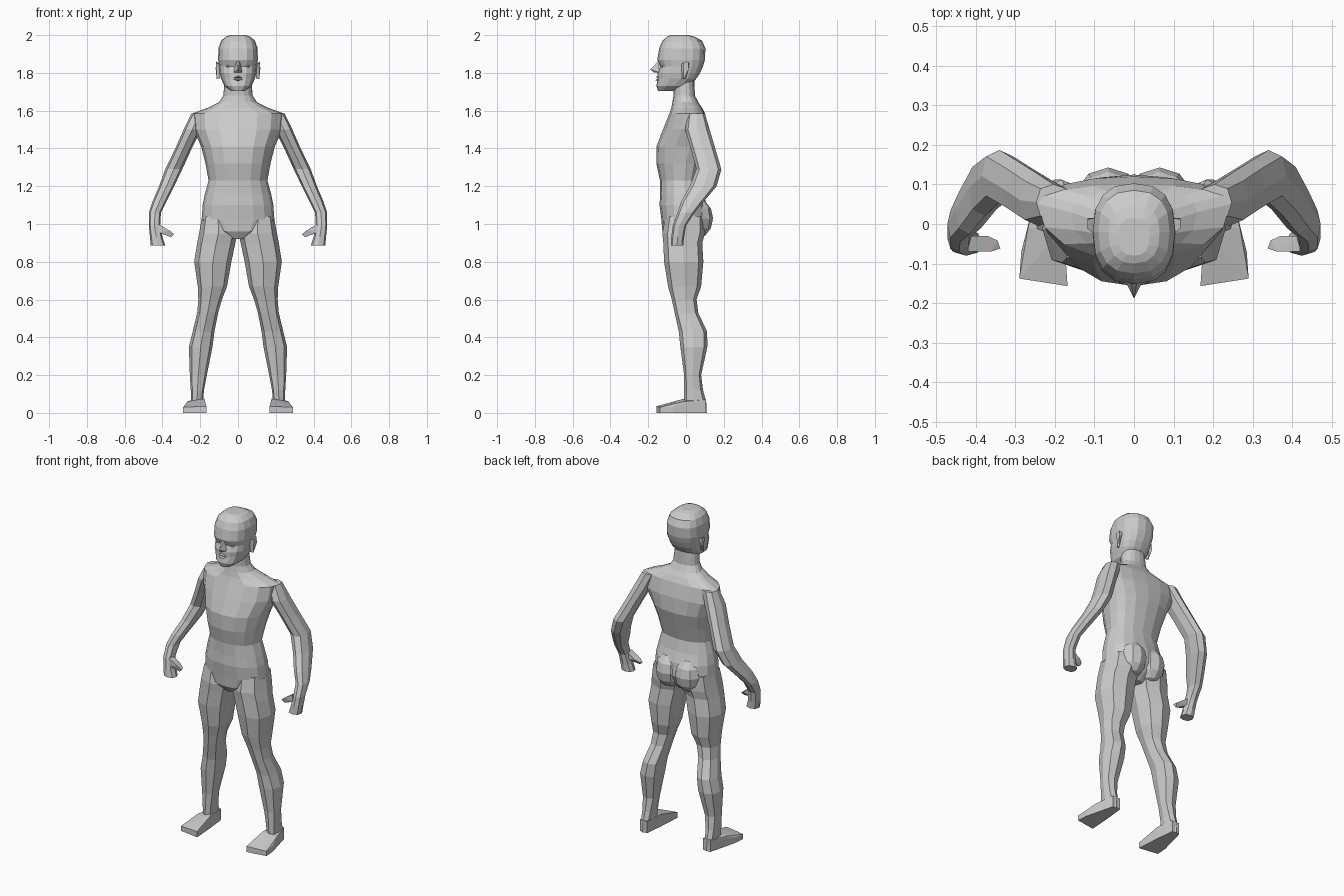
import bpy, bmesh
from math import sin, cos, pi, copysign


def finish(name, bm, mirror=False):
    bmesh.ops.recalc_face_normals(bm, faces=bm.faces)
    me = bpy.data.meshes.new(name)
    bm.to_mesh(me)
    bm.free()
    ob = bpy.data.objects.new(name, me)
    bpy.context.collection.objects.link(ob)
    if mirror:
        ob.modifiers.new("mirror", 'MIRROR')
    return ob


def loft(name, rings, n=8, power=0.85, mirror=False):
    """rings: (z, x min, x max, y front, y back, y of the side points)"""
    bm = bmesh.new()
    loops = []
    for z, x0, x1, yf, yb, ys in rings:
        loop = []
        for i in range(n):
            c, s = cos(2 * pi * i / n), sin(2 * pi * i / n)
            c = copysign(abs(c) ** power, c)
            s = copysign(abs(s) ** power, s)
            y = ys + s * ((yb - ys) if s > 0 else (ys - yf))
            loop.append(bm.verts.new(((x0 + x1) / 2 + c * (x1 - x0) / 2, y, z)))
        loops.append(loop)
    for a, b in zip(loops, loops[1:]):
        for i in range(n):
            j = (i + 1) % n
            bm.faces.new((a[i], a[j], b[j], b[i]))
    bm.faces.new(loops[0])
    bm.faces.new(loops[-1])
    return finish(name, bm, mirror)


def limb(name, rows, mirror=True):
    return loft(name, [r + ((r[3] + r[4]) / 2,) for r in rows], 8, 0.8, mirror)


def hull(name, pts, mirror=False):
    bm = bmesh.new()
    for p in pts:
        bm.verts.new(p)
    bmesh.ops.convex_hull(bm, input=bm.verts)
    return finish(name, bm, mirror)


def ball(name, loc, size, u=10, v=6):
    bm = bmesh.new()
    bmesh.ops.create_uvsphere(bm, u_segments=u, v_segments=v, radius=1)
    bmesh.ops.scale(bm, vec=size, verts=bm.verts)
    bmesh.ops.translate(bm, vec=loc, verts=bm.verts)
    return finish(name, bm, True)


def centred(rows):
    return [(z, -w, w, yf, yb, ys) for z, w, yf, yb, ys in rows]


# Torso and neck: z, half width, front, back, side
loft("torso", centred([
    (0.92, 0.04, -0.10, 0.05, -0.02),
    (0.96, 0.15, -0.125, 0.09, -0.02),
    (1.02, 0.193, -0.13, 0.12, -0.01),
    (1.10, 0.187, -0.14, 0.112, -0.01),
    (1.16, 0.175, -0.137, 0.09, -0.01),
    (1.23, 0.156, -0.138, 0.075, -0.01),
    (1.32, 0.172, -0.157, 0.10, 0.0),
    (1.41, 0.195, -0.157, 0.125, 0.02),
    (1.50, 0.235, -0.122, 0.12, 0.05),
    (1.585, 0.243, -0.088, 0.10, 0.05),
    (1.615, 0.16, -0.078, 0.085, 0.03),
    (1.645, 0.10, -0.072, 0.065, 0.01),
    (1.68, 0.078, -0.066, 0.047, 0.0),
    (1.76, 0.07, -0.07, 0.045, -0.01)]), 16, 0.9)

# Head
loft("head", centred([
    (1.703, 0.035, -0.147, -0.06, -0.11),
    (1.73, 0.072, -0.157, 0.02, -0.06),
    (1.77, 0.09, -0.150, 0.055, -0.03),
    (1.80, 0.097, -0.150, 0.075, -0.03),
    (1.835, 0.10, -0.138, 0.09, -0.02),
    (1.868, 0.105, -0.152, 0.10, -0.02),
    (1.93, 0.104, -0.142, 0.103, -0.02),
    (1.97, 0.09, -0.125, 0.085, -0.02),
    (1.992, 0.065, -0.10, 0.045, -0.02),
    (2.0, 0.04, -0.08, 0.015, -0.03)]), 16, 0.8)

# Face details
hull("nose", [(-0.008, -0.145, 1.865), (0.008, -0.145, 1.865), (0, -0.188, 1.818),
              (0, -0.172, 1.802), (-0.024, -0.14, 1.802), (0.024, -0.14, 1.802)])
for part, z in (("upper_lip", 1.778), ("lower_lip", 1.762)):
    hull(part, [(-0.032, -0.14, 1.77), (0.032, -0.14, 1.77), (-0.01, -0.163, z),
                (0.01, -0.163, z), (0, -0.14, z + 0.008), (0, -0.14, z - 0.008)])
ball("eye", (0.043, -0.117, 1.836), (0.021, 0.017, 0.012), 8, 6)
hull("ear", [(0.095, -0.02, 1.77), (0.100, -0.025, 1.845), (0.113, -0.012, 1.768),
             (0.117, 0.012, 1.86), (0.117, -0.012, 1.855), (0.098, 0.015, 1.85),
             (0.118, 0.015, 1.82), (0.105, 0.0, 1.77)], True)

# Buttocks
ball("buttock", (0.065, 0.06, 1.03), (0.085, 0.083, 0.105))

# Legs: z, inner x, outer x, front, back
limb("leg", [
    (0.0, 0.185, 0.25, 0.0, 0.11),
    (0.06, 0.185, 0.248, -0.01, 0.107),
    (0.12, 0.18, 0.25, -0.01, 0.09),
    (0.20, 0.165, 0.255, -0.01, 0.08),
    (0.35, 0.135, 0.26, -0.03, 0.113),
    (0.43, 0.125, 0.24, -0.038, 0.112),
    (0.53, 0.105, 0.216, -0.06, 0.065),
    (0.60, 0.085, 0.21, -0.075, 0.056),
    (0.67, 0.058, 0.213, -0.095, 0.08),
    (0.80, 0.035, 0.232, -0.116, 0.092),
    (0.90, 0.014, 0.216, -0.12, 0.086),
    (0.95, 0.002, 0.206, -0.125, 0.10),
    (1.04, 0.02, 0.19, -0.11, 0.10)])

# Feet
hull("foot", [(x, y, z) for x, y, top in (
    (0.19, 0.105, 0.07), (0.24, 0.105, 0.07), (0.178, -0.01, 0.075), (0.268, -0.01, 0.06),
    (0.168, -0.157, 0.035), (0.285, -0.07, 0.035), (0.29, -0.138, 0.03))
    for z in (0, top)], True)

# Arms ending in the palms
limb("arm", [
    (0.885, 0.385, 0.462, -0.08, -0.015),
    (0.93, 0.40, 0.466, -0.078, -0.01),
    (0.99, 0.412, 0.472, -0.07, 0.0),
    (1.06, 0.408, 0.472, -0.045, 0.045),
    (1.12, 0.378, 0.452, -0.025, 0.095),
    (1.20, 0.338, 0.418, 0.02, 0.162),
    (1.29, 0.295, 0.385, 0.055, 0.187),
    (1.40, 0.245, 0.332, 0.025, 0.155),
    (1.50, 0.195, 0.288, -0.005, 0.125),
    (1.585, 0.16, 0.247, 0.01, 0.10)])

# Thumbs
hull("thumb", [(0.42, -0.07, 1.0), (0.42, -0.03, 1.0), (0.42, -0.07, 0.955),
               (0.42, -0.03, 0.955), (0.362, -0.07, 0.965), (0.37, -0.03, 0.965),
               (0.338, -0.062, 0.945), (0.345, -0.042, 0.95), (0.355, -0.06, 0.93)], True)
